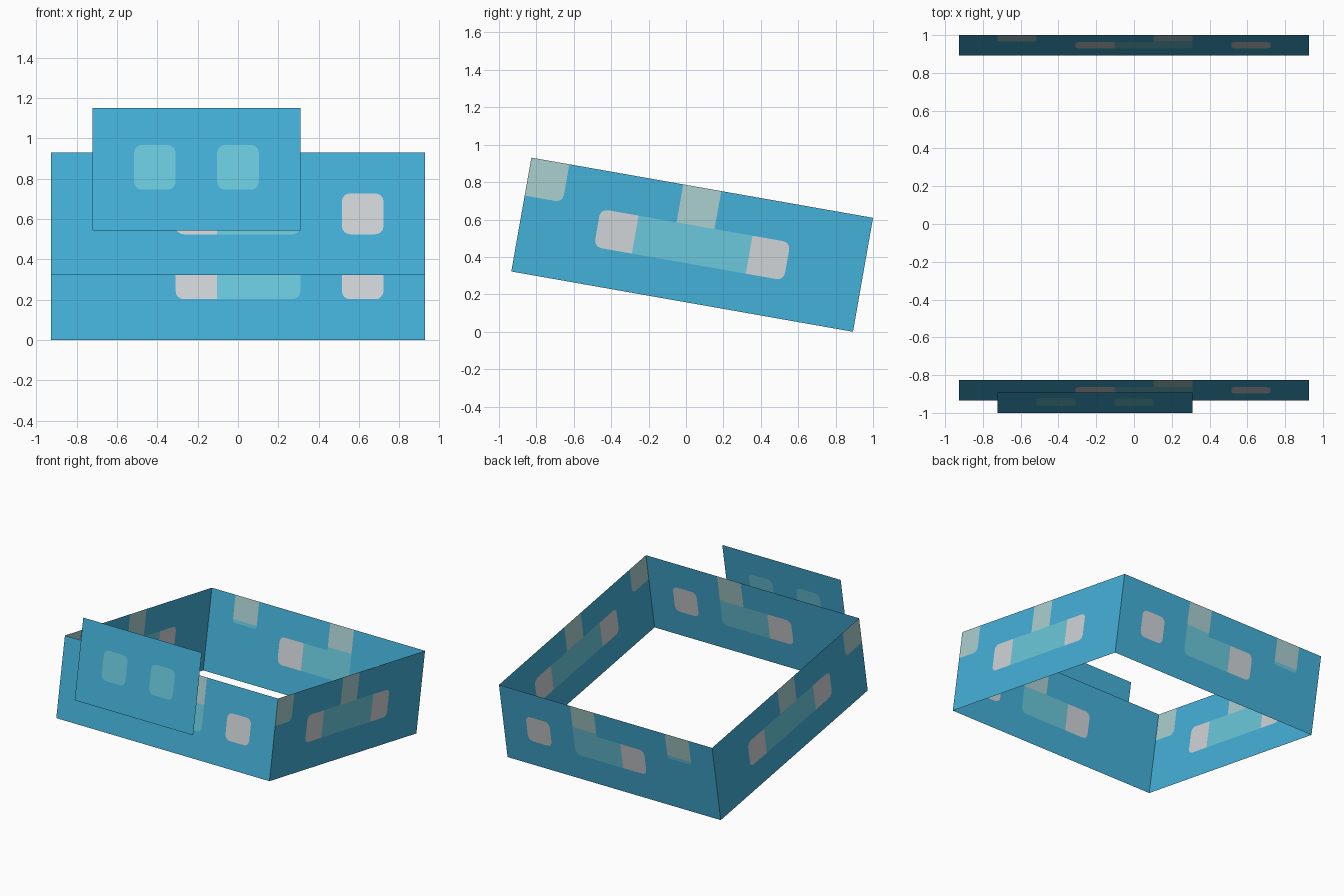
import bpy, bmesh, math
from mathutils import Vector

if "Cube" in bpy.data.objects:
    bpy.data.objects.remove(bpy.data.objects["Cube"])

U = 0.2061                       # side of one square panel cell
HALF, H = 4.5 * U, 1.5 * U       # half width of the band, half height
TILT = math.radians(-10)
CENTRE = (0, 0.033, 0.4655)


def material(name, rgb):
    m = bpy.data.materials.new(name)
    lin = [((c / 255 + 0.055) / 1.055) ** 2.4 for c in rgb]
    m.diffuse_color = (*lin, 1)
    m.use_nodes = True
    m.node_tree.nodes["Principled BSDF"].inputs["Base Color"].default_value = m.diffuse_color
    return m


MATS = [material("sky_blue", (69, 177, 218)), material("light_grey", (208, 213, 216)),
        material("teal", (107, 201, 220)), material("pale_teal", (172, 208, 209))]
KEY = ".GTP"


def panel(name, origin, u, rows, heights=None, flip=False):
    """Flat sheet of cells; rows run from top to bottom, patches get round free corners."""
    heights = heights or [U] * len(rows)
    origin, u, up = Vector(origin), Vector(u), Vector((0, 0, 1))
    bm = bmesh.new()

    def face(points, mat):
        f = bm.faces.new([bm.verts.new(origin + u * a + up * b) for a, b in points])
        f.material_index = mat

    def plain(r, c):
        return 0 <= r < len(rows) and 0 <= c < len(rows[0]) and rows[r][c] == "."

    top = sum(heights)
    for r, row in enumerate(rows):
        h = heights[r]
        bottom = top - h
        for c, ch in enumerate(row):
            mat = KEY.index(ch)
            outline = []
            # corners in counter-clockwise order
            for i, (sx, sz) in enumerate([(-1, -1), (1, -1), (1, 1), (-1, 1)]):
                px = (c + (sx > 0)) * U
                pz = top if sz > 0 else bottom
                free = all(plain(a, b) for a, b in
                           [(r - sz, c), (r, c + sx), (r - sz, c + sx)])
                if not mat or not free:
                    outline.append((px, pz))
                    continue
                rad = min(0.04, h * 0.9)
                start = math.pi + i * math.pi / 2
                arc = [(px - sx * rad + rad * math.cos(start + k * math.pi / 8),
                        pz - sz * rad + rad * math.sin(start + k * math.pi / 8))
                       for k in range(5)]
                outline += arc
                # blue filler between the arc and the square corner
                for p, q in zip(arc, arc[1:]):
                    face([(px, pz), q, p], 0)
            face(outline, mat)
        top = bottom
    bmesh.ops.remove_doubles(bm, verts=bm.verts, dist=1e-5)
    if flip:
        bmesh.ops.reverse_faces(bm, faces=bm.faces)
    mesh = bpy.data.meshes.new(name)
    bm.to_mesh(mesh)
    bm.free()
    for m in MATS:
        mesh.materials.append(m)
    ob = bpy.data.objects.new(name, mesh)
    ob.location = CENTRE
    ob.rotation_euler.x = TILT
    bpy.context.collection.objects.link(ob)


X, Y = (1, 0, 0), (0, 1, 0)
BLANK = "........."

# front and back walls of the band
panel("front_wall", (-HALF, -HALF, -H), X, [".....P...", "...GTT.G.", BLANK])
panel("back_wall", (-HALF, HALF, -H), X,
      [".P...P...", ".T...T...", "...GTT.G.", BLANK],
      [U - 0.025, 0.025, U, U], flip=True)

# matching side walls
for name, x in (("left_wall", -HALF), ("right_wall", HALF)):
    panel(name, (x, -HALF, -H), Y, ["P...P....", "..GTTTG..", BLANK], flip=x < 0)

# raised plate standing half a cell in front of the band
panel("front_plate", (-3.5 * U, -HALF - U / 2, -H + U), X,
      [".....", ".T.T.", "....."], [U - 0.02, U + 0.02, U])
